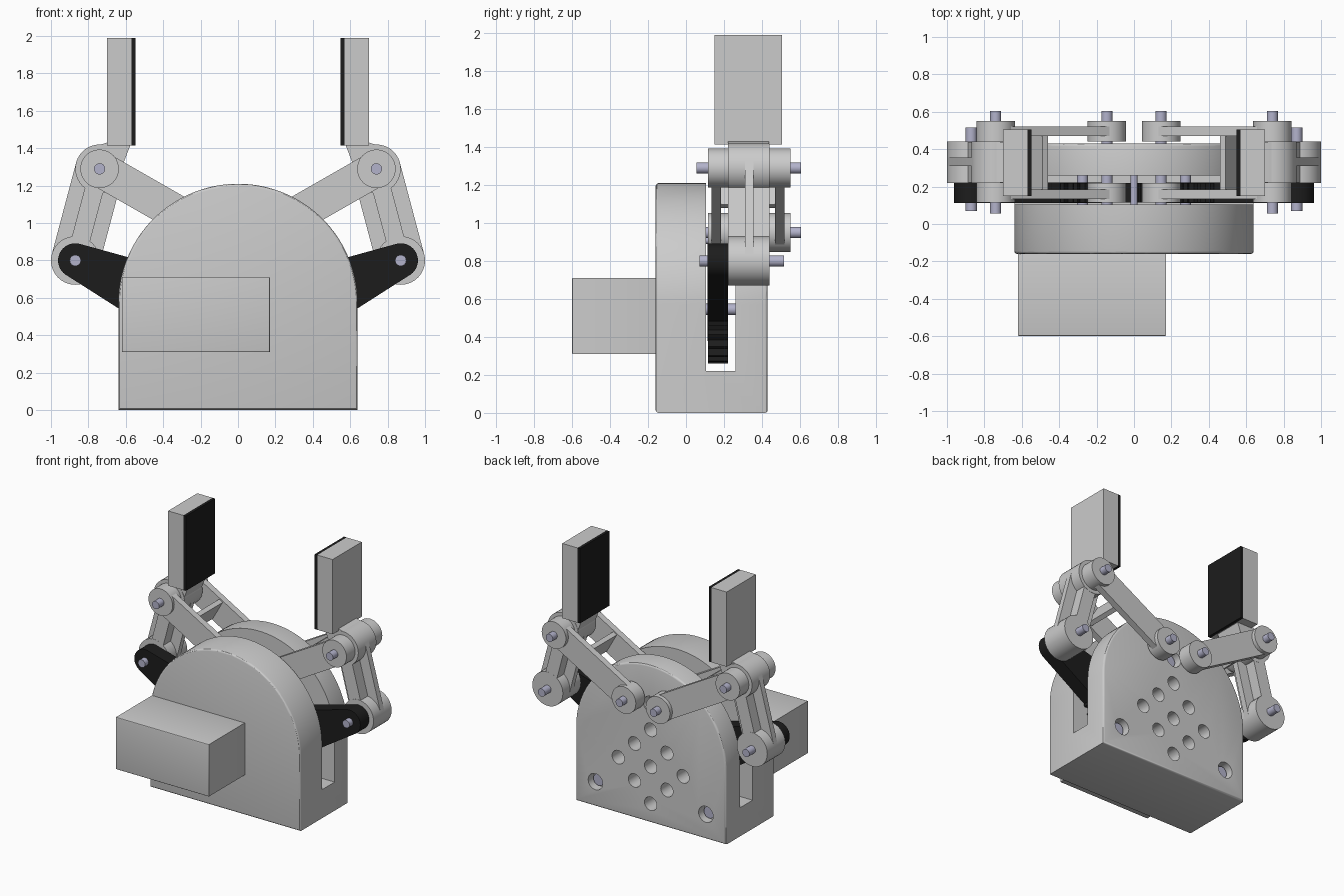
import bpy, bmesh, math
from mathutils import Vector
from mathutils.geometry import convex_hull_2d

if "Cube" in bpy.data.objects:
    bpy.data.objects.remove(bpy.data.objects["Cube"])


def material(name, col):
    m = bpy.data.materials.new(name)
    m.diffuse_color = (*col, 1)
    m.use_nodes = True
    m.node_tree.nodes["Principled BSDF"].inputs["Base Color"].default_value = m.diffuse_color
    return m


BLACK = material("black", (0.012, 0.012, 0.012))
STEEL = material("steel", (0.45, 0.45, 0.6))


def finish(ob, mat=None):
    bpy.ops.object.select_all(action='DESELECT')
    ob.select_set(True)
    bpy.context.view_layer.objects.active = ob
    bpy.ops.object.shade_smooth_by_angle(angle=math.radians(30))
    if mat:
        ob.data.materials.append(mat)


def prism(name, pts, y0, y1, mat=None, side=1, bevel=0):
    """Extrude an (x, z) outline from y0 to y1, optionally rounding the rims."""
    bm = bmesh.new()
    face = bm.faces.new([bm.verts.new((x * side, y0, z)) for x, z in pts])
    res = bmesh.ops.extrude_face_region(bm, geom=[face])
    bmesh.ops.translate(bm, vec=(0, y1 - y0, 0),
                        verts=[g for g in res["geom"] if isinstance(g, bmesh.types.BMVert)])
    bmesh.ops.recalc_face_normals(bm, faces=bm.faces)
    if bevel:
        rims = [e for e in bm.edges if abs(e.verts[0].co.y - e.verts[1].co.y) < 1e-5]
        bmesh.ops.bevel(bm, geom=rims, offset=bevel, segments=3, profile=0.5, affect='EDGES')
    me = bpy.data.meshes.new(name)
    bm.to_mesh(me)
    bm.free()
    ob = bpy.data.objects.new(name, me)
    bpy.context.collection.objects.link(ob)
    finish(ob, mat)
    return ob


def circle(c, r, n=40):
    return [(c[0] + r * math.cos(2 * math.pi * i / n), c[1] + r * math.sin(2 * math.pi * i / n))
            for i in range(n)]


def rect(x0, x1, z0, z1):
    return [(x0, z0), (x1, z0), (x1, z1), (x0, z1)]


def hull(pts):
    return [pts[i] for i in convex_hull_2d([Vector(p) for p in pts])]


def bar(a, b, w, t0=0.0, t1=1.0):
    """Straight strip of half width w along part of the line a-b."""
    a, b = Vector(a), Vector(b)
    n = (b - a).normalized()
    n = Vector((-n.y, n.x)) * w
    p, q = a.lerp(b, t0), a.lerp(b, t1)
    return [tuple(v) for v in (p + n, q + n, q - n, p - n)]


def gear(c, r0, r1, teeth, phase):
    pts = []
    for i in range(teeth):
        for f, r in ((-0.3, r0), (-0.14, r1), (0.14, r1), (0.3, r0)):
            a = 2 * math.pi * (i + f + phase) / teeth
            pts.append((c[0] + r * math.cos(a), c[1] + r * math.sin(a)))
    return pts


# housing: arched block with a slot for the gears
arch = [(-0.64, 0), (0.64, 0)] + [(0.64 * math.cos(math.pi * i / 64), 0.57 + 0.64 * math.sin(math.pi * i / 64))
                                  for i in range(65)]
housing = prism("housing", arch, -0.16, 0.43, bevel=0.015)
cutters = [prism("slot_cutter", rect(-1, 1, 0.22, 1.5), 0.105, 0.26)]
for i in (-1, 0, 1):
    for j in (-1, 0, 1):
        cutters.append(prism("vent_cutter", circle(((i - j) * 0.138, 0.43 + (i + j) * 0.142), 0.052, 24), 0.2, 0.5))
screws = [(-0.47, 0.19), (0.47, 0.19), (0, 0.91)]
for p in screws:
    cutters.append(prism("screw_cutter", circle(p, 0.062, 24), 0.36, 0.5))
bpy.context.view_layer.objects.active = housing
for c in cutters:
    m = housing.modifiers.new("cut", 'BOOLEAN')
    m.operation, m.solver, m.object = 'DIFFERENCE', 'EXACT', c
    bpy.ops.object.modifier_apply(modifier=m.name)
for c in cutters:
    bpy.data.objects.remove(c)
finish(housing)

# screws and motor box
for p in screws:
    prism("screw_head", circle(p, 0.045, 20), 0.355, 0.39, STEEL)
prism("top_screw_shaft", circle(screws[2], 0.02, 16), 0.1, 0.27, STEEL)
prism("motor_box", rect(-0.62, 0.17, 0.31, 0.71), -0.6, -0.15, bevel=0.006)

# pivots of one side (x, z)
BASE, TOP, LOW, HUB = (0.145, 0.95), (0.74, 1.29), (0.87, 0.80), (0.275, 0.545)

for s, tag in ((1, "right_"), (-1, "left_")):
    def part(name, pts, y0, y1, mat=None):
        return prism(tag + name, pts, y0, y1, mat, s)

    # black drive gear with its crank arm
    part("drive_gear", gear(HUB, 0.25, 0.285, 24, 0.0 if s > 0 else 0.5), 0.115, 0.22, BLACK)
    part("crank_arm", hull(circle(LOW, 0.092) + circle((0.33, 0.56), 0.18)), 0.113, 0.222, BLACK)
    part("gear_pin", circle(HUB, 0.03, 20), 0.1, 0.27, STEEL)

    # upper links, front and back, with bosses and cross web
    for tag2, b0, b1, a0, a1 in (("front", 0.115, 0.22, 0.135, 0.185), ("back", 0.44, 0.55, 0.47, 0.52)):
        for p, end in ((BASE, "inner"), (TOP, "outer")):
            part(f"{tag2}_link_{end}_boss", circle(p, 0.103), b0, b1)
        part(f"{tag2}_link_arm", bar(BASE, TOP, 0.095), a0, a1)
    part("link_web", bar(BASE, TOP, 0.085, 0.6, 0.65), 0.18, 0.475)

    # finger link: knuckles, thick rib and thin web
    part("finger_top_knuckle", circle(TOP, 0.13), 0.22, 0.44)
    part("finger_low_knuckle", circle(LOW, 0.13), 0.22, 0.44)
    part("finger_web", hull(circle(TOP, 0.13) + circle(LOW, 0.13)), 0.31, 0.355)
    part("finger_rib", bar(LOW, TOP, 0.05), 0.221, 0.439)
    part("finger_neck", [(0.66, 1.2), (0.80, 1.4), (0.70, 1.43), (0.57, 1.43)], 0.222, 0.438)

    # fingertip with black grip pad
    part("fingertip", rect(0.57, 0.70, 1.415, 1.99), 0.15, 0.505)
    part("grip_pad", rect(0.548, 0.57, 1.415, 1.99), 0.15, 0.505, BLACK)

    # pivot pins
    for name, p, y0, y1 in (("top_pin", TOP, 0.055, 0.605), ("low_pin", LOW, 0.07, 0.515),
                            ("base_pin", BASE, 0.105, 0.605)):
        part(name, circle(p, 0.03, 24), y0, y1, STEEL)
